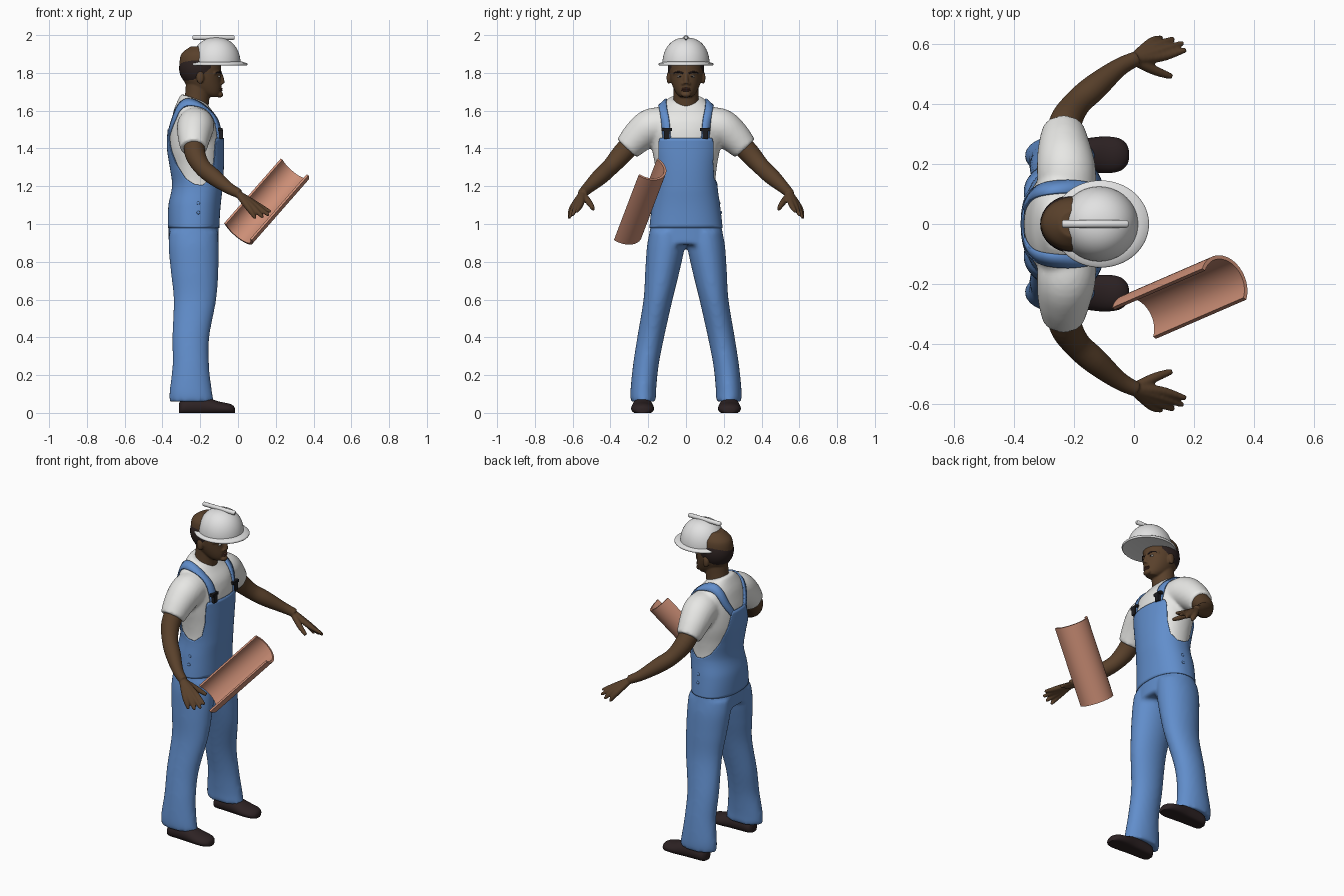
import bpy, bmesh, math
from mathutils import Vector, Matrix
from mathutils.bvhtree import BVHTree

if "Cube" in bpy.data.objects:
    bpy.data.objects.remove(bpy.data.objects["Cube"], do_unlink=True)


def material(name, *rgb):
    m = bpy.data.materials.new(name)
    m.use_nodes = True
    m.diffuse_color = (*rgb, 1)
    m.node_tree.nodes["Principled BSDF"].inputs["Base Color"].default_value = (*rgb, 1)
    return m


DENIM = material("denim blue", .12, .27, .6)
SHIRT = material("shirt white", .8, .8, .78)
SHELL = material("helmet white", .76, .76, .76)
SKIN = material("brown skin", .1, .052, .024)
HAIR = material("dark hair", .025, .015, .014)
LEATHER = material("dark leather", .026, .016, .017)
CLAY = material("terracotta", .6, .27, .18)
BLACK = material("black buckle", .012, .012, .014)
EYE = material("eye white", .5, .48, .45)
LIP = material("lip brown", .085, .033, .022)


def spline(keys, steps):
    """Smoothly interpolate rows of numbers."""
    out = []
    for i in range(len(keys) - 1):
        k = [keys[max(0, min(len(keys) - 1, i + j))] for j in (-1, 0, 1, 2)]
        for s in range(steps):
            t = s / steps
            out.append(tuple(b + .5 * t * (c - a + t * (2*a - 5*b + 4*c - d + t * (3*(b - c) + d - a)))
                             for a, b, c, d in zip(*k)))
    return out + [tuple(keys[-1])]


def loft(bm, rings):
    rows = [[bm.verts.new(p) for p in r] for r in rings]
    n = len(rows[0])
    for a, b in zip(rows, rows[1:]):
        for i in range(n):
            bm.faces.new((a[i], a[(i + 1) % n], b[(i + 1) % n], b[i]))
    bm.faces.new(rows[0][::-1])
    bm.faces.new(rows[-1])


def tube(bm, keys, steps=5, n=16, flip=1):
    """Round tube through rows of x, y, z, radius."""
    rows = spline(keys, steps)
    pts = [Vector((x, y * flip, z)) for x, y, z, r in rows]
    rings = []
    for i, p in enumerate(pts):
        d = pts[min(i + 1, len(pts) - 1)] - pts[max(i - 1, 0)]
        u = d.cross(Vector((.3, .2, 1)) if abs(d.normalized().z) < .9 else Vector((1, 0, 0))).normalized()
        v = d.cross(u).normalized()
        rings.append([p + rows[i][3] * (u * math.cos(a) + v * math.sin(a))
                      for a in (math.tau * k / n for k in range(n))])
    loft(bm, rings)


def ball(bm, centre, size):
    bmesh.ops.create_uvsphere(bm, u_segments=32, v_segments=20, radius=1,
                              matrix=Matrix.Translation(centre) @ Matrix.Diagonal((*size, 1)))


def oval(z, cx, rx, ry, cy=0, n=48, power=1):
    pts = []
    for k in range(n):
        c, s = math.cos(math.tau * k / n), math.sin(math.tau * k / n)
        pts.append(Vector((cx + rx * math.copysign(abs(c) ** power, c),
                           cy + ry * math.copysign(abs(s) ** power, s), z)))
    return pts


def finish(bm, name, mat, voxel=0, smooth=6, mirror=False, angle=50, thick=0):
    bmesh.ops.recalc_face_normals(bm, faces=bm.faces)
    me = bpy.data.meshes.new(name)
    bm.to_mesh(me)
    bm.free()
    ob = bpy.data.objects.new(name, me)
    bpy.context.collection.objects.link(ob)
    me.materials.append(mat)
    bpy.ops.object.select_all(action='DESELECT')
    ob.select_set(True)
    bpy.context.view_layer.objects.active = ob
    bpy.ops.object.shade_smooth_by_angle(angle=math.radians(angle))
    if thick:
        m = ob.modifiers.new("thickness", 'SOLIDIFY')
        m.thickness, m.offset = thick, 0
    if voxel:
        m = ob.modifiers.new("blend", 'REMESH')
        m.mode, m.voxel_size, m.use_smooth_shade = 'VOXEL', voxel, True
        m = ob.modifiers.new("soften", 'SMOOTH')
        m.factor, m.iterations = .5, smooth
    if mirror:
        m = ob.modifiers.new("mirror", 'MIRROR')
        m.use_axis = (False, True, False)
    return ob


# Torso profile: height, centre x, half depth, half width
TORSO = spline([(.89, -.235, .132, .2), (1.0, -.235, .132, .187), (1.1, -.23, .13, .172),
                (1.2, -.215, .123, .156), (1.3, -.218, .132, .163), (1.4, -.225, .14, .18),
                (1.5, -.225, .136, .188), (1.58, -.228, .115, .175), (1.63, -.232, .088, .13),
                (1.665, -.235, .066, .085)], 8)


def torso_at(z):
    for a, b in zip(TORSO, TORSO[1:]):
        if a[0] <= z <= b[0]:
            t = (z - a[0]) / (b[0] - a[0])
            return [p + (q - p) * t for p, q in zip(a, b)]
    return TORSO[-1]


# Shirt: torso with a tilted collar, and two sleeves
bm = bmesh.new()
rings = [oval(*r, power=.9) for r in TORSO if r[0] > 1.14]
for ring in rings:
    for p in ring:
        p.z -= (p.x + .23) * .35 * max(0, (p.z - 1.55) / .115)
loft(bm, rings)
for s in (1, -1):
    tube(bm, [(-.222, .09, 1.52, .095), (-.225, .18, 1.515, .098), (-.232, .25, 1.465, .088),
              (-.235, .312, 1.4, .071)], n=32, flip=s)
shirt = finish(bm, "shirt", SHIRT, .01)

# Overall trousers: hips and two legs blended together
bm = bmesh.new()
loft(bm, [oval(*r, power=.9) for r in TORSO if r[0] < 1.17])
for s in (1, -1):
    leg = spline([(.06, -.245, .118, .068, .226), (.12, -.25, .112, .068, .226),
                  (.25, -.25, .097, .068, .213), (.4, -.25, .098, .071, .187),
                  (.6, -.228, .113, .077, .148), (.75, -.23, .126, .091, .125),
                  (.88, -.235, .133, .1, .107), (.96, -.235, .128, .093, .1)], 6)
    loft(bm, [oval(z, cx, rx, ry, cy * s) for z, cx, rx, ry, cy in leg])
finish(bm, "overall_trousers", DENIM, .012)

# Overall bib and back panel: upper edge height by angle from the front
EDGE = [(0, 1.455), (43, 1.455), (47, 1.43), (52, 1.33), (62, 1.24), (80, 1.205), (95, 1.21),
        (115, 1.24), (135, 1.31), (152, 1.41), (163, 1.5), (180, 1.5)]


def edge_height(deg):
    for (a, h), (b, g) in zip(EDGE, EDGE[1:]):
        if deg <= b:
            return h + (g - h) * (deg - a) / (b - a)


bm = bmesh.new()
N, ROWS = 180, 28
grid = []
for j in range(ROWS + 1):
    row = []
    for k in range(N):
        deg = k * 360 / N
        z = .98 + (edge_height(min(deg, 360 - deg)) - .98) * j / ROWS
        off = .001 + .007 * min(1, (z - .98) / .2)
        _, cx, rx, ry = torso_at(z)
        row.append(bm.verts.new(oval(z, cx, rx + off, ry + off, n=N, power=.9)[k]))
    grid.append(row)
for a, b in zip(grid, grid[1:]):
    for k in range(N):
        bm.faces.new((a[k], a[(k + 1) % N], b[(k + 1) % N], b[k]))
finish(bm, "overall_bib", DENIM, thick=.006)

# Shoulder straps laid over the shirt
bpy.context.view_layer.update()
tree = BVHTree.FromObject(shirt, bpy.context.evaluated_depsgraph_get())
bm = bmesh.new()
pairs = []
for deg, y in spline([(16, .1), (50, .108), (90, .125), (125, .1), (158, .042)], 8):
    d = Vector((math.cos(math.radians(deg)), 0, math.sin(math.radians(deg))))
    pair = []
    for e in (-.02, 0, .02):
        hit = tree.ray_cast(Vector((-.22, y + e, 1.4)), d)[0]
        if hit:
            pair.append(bm.verts.new(hit + d * .007))
    if len(pair) == 3:
        pairs.append(pair)
for a, b in zip(pairs, pairs[1:]):
    for i in (0, 1):
        bm.faces.new((a[i], a[i + 1], b[i + 1], b[i]))
finish(bm, "shoulder_straps", DENIM, mirror=True, thick=.009)

# Buckles and hip buttons
bm = bmesh.new()
for z, w, h in ((1.5, .056, .016), (1.475, .03, .05)):
    x = tree.ray_cast(Vector((-.2, .1, z)), Vector((1, 0, 0)))[0].x
    bmesh.ops.create_cube(bm, size=1, matrix=Matrix.Translation((x + .012, .102, z))
                          @ Matrix.Diagonal((.022, w, h, 1)))
finish(bm, "strap_buckles", BLACK, mirror=True)
bm = bmesh.new()
for z in (1.11, 1.06):
    ball(bm, (-.21, torso_at(z)[3] + .006, z), (.009, .006, .009))
finish(bm, "hip_buttons", DENIM, mirror=True)

# Arms and hands
bm = bmesh.new()
tube(bm, [(-.232, .25, 1.465, .058), (-.228, .335, 1.375, .055), (-.19, .4, 1.302, .046),
          (-.13, .455, 1.25, .044), (-.05, .52, 1.19, .031), (.008, .55, 1.16, .025)], n=24)
for knuckle, tip in (((.09, .556, 1.108), (.166, .577, 1.068)), ((.086, .575, 1.102), (.158, .6, 1.05)),
                     ((.073, .591, 1.093), (.127, .614, 1.04)), ((.056, .602, 1.085), (.088, .618, 1.036))):
    tube(bm, [(-.005, .548, 1.165, .017), (*knuckle, .0165), (*tip, .0095)])
    ball(bm, tip, (.0095,) * 3)
tube(bm, [(0, .545, 1.155, .018), (.07, .51, 1.11, .016), (.125, .49, 1.078, .01)])
finish(bm, "arms", SKIN, .005, 4, mirror=True)

# Head: neck, skull, nose and ears
bm = bmesh.new()
tube(bm, [(-.238, 0, 1.57, .075), (-.218, 0, 1.66, .066), (-.21, 0, 1.74, .066)], n=32)
loft(bm, [oval(*r) for r in spline([
    (1.672, -.137, .034, .03), (1.69, -.153, .06, .05), (1.72, -.173, .085, .067),
    (1.76, -.189, .1, .081), (1.8, -.197, .108, .088), (1.84, -.2, .11, .09),
    (1.9, -.2, .1, .082), (1.94, -.2, .05, .045)], 5)])
tube(bm, [(-.096, 0, 1.805, .009), (-.086, 0, 1.77, .012), (-.085, 0, 1.744, .015)])
ball(bm, (-.096, 0, 1.685), (.018, .026, .016))
for s in (1, -1):
    ball(bm, (-.092, .015 * s, 1.743), (.012, .011, .009))
    ball(bm, (-.2, .091 * s, 1.775), (.02, .012, .034))
    tube(bm, [(-.1, .012, 1.798, .009), (-.107, .04, 1.803, .01), (-.13, .066, 1.798, .009)], flip=s)
finish(bm, "head", SKIN, .005, 4)

# Eyes, brows and mouth
for name, mat, x, r in (("eyes", EYE, -.103, .0105), ("pupils", HAIR, -.0965, .0055)):
    bm = bmesh.new()
    ball(bm, (x, .033, 1.781), (r * .9, r * 1.25, r * .7))
    finish(bm, name, mat, mirror=True)
bm = bmesh.new()
tube(bm, [(-.092, .014, 1.797, .004), (-.097, .038, 1.805, .005), (-.118, .064, 1.8, .003)], n=8)
finish(bm, "eyebrows", HAIR, mirror=True)
bm = bmesh.new()
for z in (1.716, 1.707):
    ball(bm, (-.092, 0, z), (.01, .024, .006))
finish(bm, "lips", LIP)

# Hair, trimmed along the nape and temples
bm = bmesh.new()
ball(bm, (-.205, 0, 1.825), (.107, .096, .105))
bmesh.ops.bisect_plane(bm, geom=bm.verts[:] + bm.edges[:] + bm.faces[:], plane_co=(-.175, 0, 1.8),
                       plane_no=(-.085, 0, .1), clear_inner=True)
finish(bm, "hair", HAIR)

# Hard hat: dome, brim and top ridge
bm = bmesh.new()
loft(bm, [oval(1.845 + .142 * math.sin(a) ** .95, -.116, .13 * math.cos(a) ** .85, .125 * math.cos(a) ** .85)
          for a in (math.radians(d) for d in (0, 8, 16, 24, 32, 40, 48, 56, 64, 72, 79, 85, 88.5))])
finish(bm, "helmet_dome", SHELL)
bm = bmesh.new()
loft(bm, [oval(z, -.111, .161 - i, .145 - i, n=64)
          for z, i in ((1.842, .03), (1.838, .004), (1.842, 0), (1.848, 0), (1.852, .004), (1.86, .03))])
finish(bm, "helmet_brim", SHELL)
bm = bmesh.new()
tube(bm, [(-.24, 0, 1.987, .008), (-.235, 0, 1.987, .013), (-.025, 0, 1.987, .013), (-.018, 0, 1.987, .008)], 1)
finish(bm, "helmet_ridge", SHELL)

# Shoes
bm = bmesh.new()
rings = []
for x, w, h in spline([(-.312, .022, .05), (-.295, .045, .07), (-.24, .05, .085), (-.17, .054, .082),
                       (-.1, .061, .06), (-.05, .055, .05), (-.025, .036, .038), (-.017, .015, .025)], 4):
    rings.append([Vector((x, .23 + w * math.cos(a), max(0, h * (.4 + .6 * math.sin(a)))))
                  for a in (math.tau * k / 24 for k in range(24))])
loft(bm, rings)
finish(bm, "shoes", LEATHER, mirror=True)

# Curved roof tile, open toward the right arm
bm = bmesh.new()
axis = Vector((.3, .13, .342)).normalized()
across = Vector((.7, -.49, -.42))
across = (across - axis * across.dot(axis)).normalized()
down = axis.cross(across)
down = down if down.y > 0 else -down
arc = [math.pi * k / 24 for k in range(25)]
profile = [(.1, a) for a in arc] + [(.087, a) for a in reversed(arc)]
loft(bm, [[c + r * (across * math.cos(a) + down * math.sin(a)) for r, a in profile]
          for c in (Vector((0, -.33, .96)), Vector((.3, -.2, 1.302)))])
finish(bm, "roof_tile", CLAY, angle=40)
